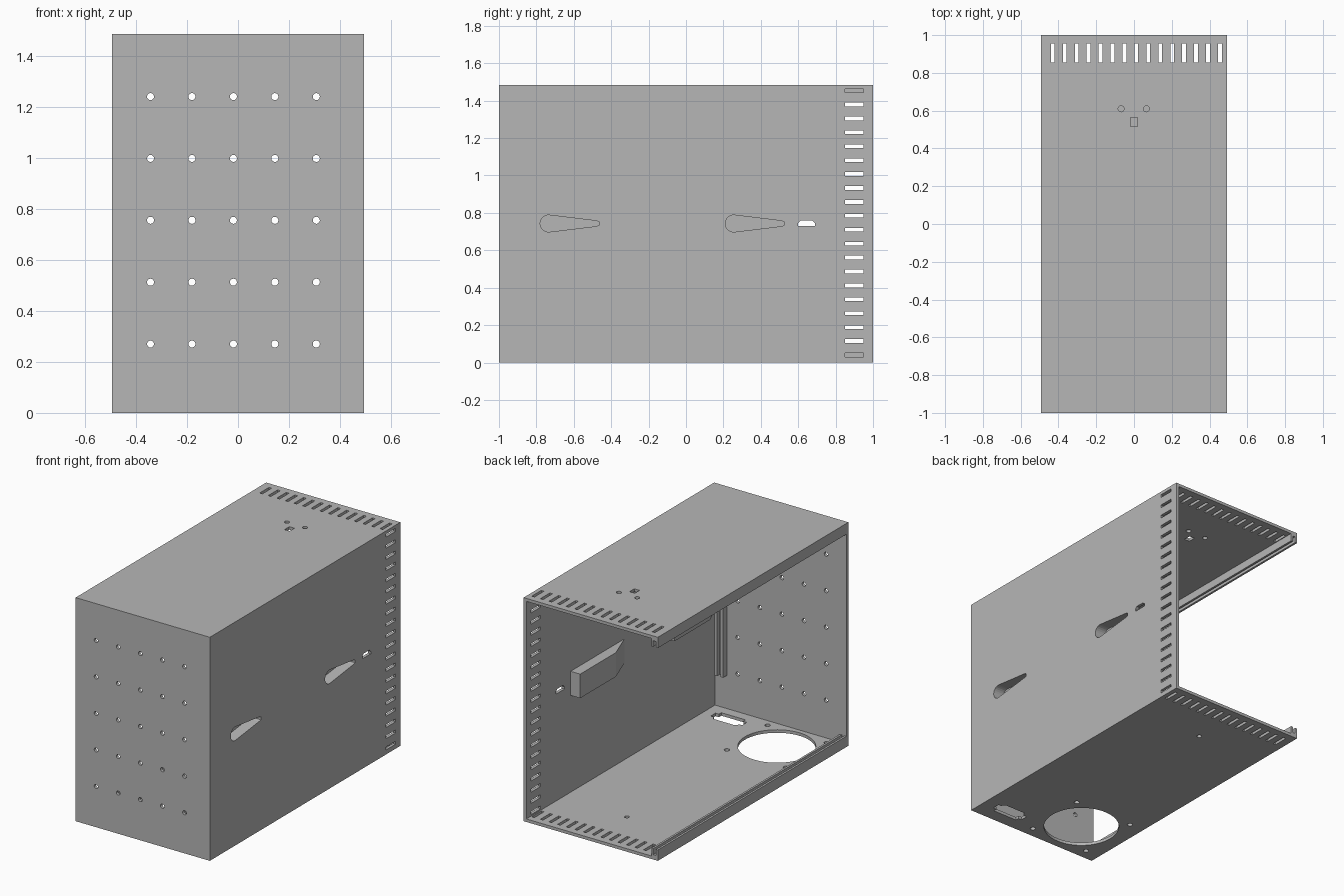
import bpy, bmesh, math

W, H, T = 0.493, 1.485, 0.02      # half width, height, wall thickness

if "Cube" in bpy.data.objects:
    bpy.data.objects.remove(bpy.data.objects["Cube"])

grey = bpy.data.materials.new("sheet_grey")
grey.use_nodes = True
colour = (0.47, 0.47, 0.47, 1)
grey.diffuse_color = colour
for node in grey.node_tree.nodes:
    if node.type == 'BSDF_PRINCIPLED':
        node.inputs["Base Color"].default_value = colour
        node.inputs["Roughness"].default_value = 0.6


def prism(bm, pts, axis, a, b):
    """Extrude a 2D outline along an axis from a to b."""
    place = {'x': lambda p, d: (d, p[0], p[1]),
             'y': lambda p, d: (p[0], d, p[1]),
             'z': lambda p, d: (p[0], p[1], d)}[axis]
    lo = [bm.verts.new(place(p, a)) for p in pts]
    hi = [bm.verts.new(place(p, b)) for p in pts]
    bm.faces.new(lo)
    bm.faces.new(hi)
    n = len(pts)
    for i in range(n):
        j = (i + 1) % n
        bm.faces.new((lo[i], lo[j], hi[j], hi[i]))


def rect(u, v, w, h):
    return [(u - w / 2, v - h / 2), (u + w / 2, v - h / 2),
            (u + w / 2, v + h / 2), (u - w / 2, v + h / 2)]


def circle(u, v, r, n=16):
    return [(u + r * math.cos(2 * math.pi * i / n),
             v + r * math.sin(2 * math.pi * i / n)) for i in range(n)]


def teardrop(u, v):
    """Round at the front end, narrowing towards the back."""
    arc = [(u + 0.045 * math.cos(math.radians(d)), v + 0.045 * math.sin(math.radians(d)))
           for d in range(84, 277, 16)]
    return arc + [(u + 0.25, v - 0.015), (u + 0.27, v - 0.01),
                  (u + 0.27, v + 0.01), (u + 0.25, v + 0.015)]


def finish(bm, name):
    bmesh.ops.recalc_face_normals(bm, faces=bm.faces)
    mesh = bpy.data.meshes.new(name)
    bm.to_mesh(mesh)
    bm.free()
    mesh.materials.append(grey)
    obj = bpy.data.objects.new(name, mesh)
    bpy.context.collection.objects.link(obj)
    return obj


def cut(obj, bm):
    """Subtract the prisms in bm from obj and bake the result."""
    cutter = finish(bm, "cutter")
    cutter.hide_render = True
    mod = obj.modifiers.new("cut", 'BOOLEAN')
    mod.operation, mod.solver, mod.object = 'DIFFERENCE', 'EXACT', cutter
    bpy.context.view_layer.update()
    deps = bpy.context.evaluated_depsgraph_get()
    baked = bpy.data.meshes.new_from_object(obj.evaluated_get(deps))
    obj.modifiers.clear()
    obj.data = baked
    bpy.data.objects.remove(cutter)


# Case shell: open at the back and on the right side
bm = bmesh.new()
prism(bm, rect(0, 0, 2 * W, 2), 'z', 0, H)
shell = finish(bm, "case_shell")
bm = bmesh.new()
prism(bm, [(-W - 0.1, T - 1), (W - T, T - 1), (W - T, 1.1), (-W - 0.1, 1.1)], 'z', T, H - T)
cut(shell, bm)

holes = bmesh.new()
ROOF, FLOOR = (H - 0.025, H + 0.02), (-0.02, 0.025)
SIDE = (W - 0.024, W + 0.02)

# Front air holes
for i in range(5):
    for j in range(5):
        prism(holes, circle(-0.343 + 0.1625 * i, 0.27 + 0.2425 * j, 0.014, 12), 'y', -1.02, -0.97)

# Vent slots along the back edges
for i in range(15):
    slot = rect(-0.43 + 0.0632 * i, 0.905, 0.02, 0.1)
    prism(holes, slot, 'z', *ROOF)
    prism(holes, slot, 'z', *FLOOR)
for i in range(20):
    prism(holes, rect(0.9, 0.04 + 0.0744 * i, 0.1, 0.02), 'x', *SIDE)

# Roof mounting holes
for x in (-0.068, 0.066):
    prism(holes, circle(x, 0.61, 0.016), 'z', *ROOF)
prism(holes, rect(0, 0.54, 0.038, 0.05), 'z', *ROOF)

# Fan opening, its screw holes, and the rear screw hole in the floor
prism(holes, circle(-0.168, -0.713, 0.235, 64), 'z', *FLOOR)
for sx in (-1, 1):
    for sy in (-1, 1):
        prism(holes, circle(-0.168 + 0.217 * sx, -0.713 + 0.214 * sy, 0.017), 'z', *FLOOR)
prism(holes, circle(-0.006, 0.628, 0.015), 'z', *FLOOR)

# Power socket opening: body with a narrower tab at each end
px, py = 0.29, -0.863
half = [(0.115, -0.025), (0.115, 0.025), (0.09, 0.025), (0.09, 0.035), (0.075, 0.05)]
outline = half + [(-x, y) for x, y in reversed(half)] + [(-0.09, -0.05), (0.09, -0.05), (0.09, -0.025)]
outline.insert(10, (-0.09, -0.025))
prism(holes, [(px + x, py + y) for x, y in outline], 'z', *FLOOR)

# Cable hole in the side wall
prism(holes, [(0.6, 0.73), (0.69, 0.73), (0.69, 0.745), (0.675, 0.76), (0.615, 0.76), (0.6, 0.745)],
      'x', *SIDE)

# Keyhole hanger openings
MID = 0.743
KEYS = {"front": -0.735, "rear": 0.255}
for y in KEYS.values():
    prism(holes, teardrop(y, MID), 'x', *SIDE)
cut(shell, holes)

# Keyhole covers: boxes inside the wall that slope to it at the front
for name, y in KEYS.items():
    bm = bmesh.new()
    inner, wall = W - T - 0.07, W - T
    toe = max(y - 0.285, -0.985)
    prism(bm, [(wall, y + 0.28), (inner, y + 0.28), (inner, y - 0.095), (wall, toe)],
          'z', MID - 0.08, MID + 0.08)
    cover = finish(bm, name + "_keyhole_cover")
    bm = bmesh.new()
    prism(bm, teardrop(y, MID), 'x', inner + 0.015, W + 0.02)
    cut(cover, bm)


def channel(width, height, lip, base):
    """U-shaped outline standing on its base."""
    return [(0, 0), (width, 0), (width, height), (width - lip, height),
            (width - lip, base), (lip, base), (lip, height), (0, height)]


# Grooved rails for the sliding side cover
for name, z, s in (("lower_rail", T, 1), ("upper_rail", H - T, -1)):
    bm = bmesh.new()
    prism(bm, [(-W + x, z + s * h) for x, h in channel(0.048, 0.052, 0.014, 0.012)], 'y', T - 1, 1)
    finish(bm, name)

# Upright guide on the inside of the front wall
bm = bmesh.new()
prism(bm, [(0.385 + x, T - 1 + d) for x, d in channel(0.065, 0.04, 0.02, 0.012)], 'z', 0.24, 1.245)
finish(bm, "front_guide")
